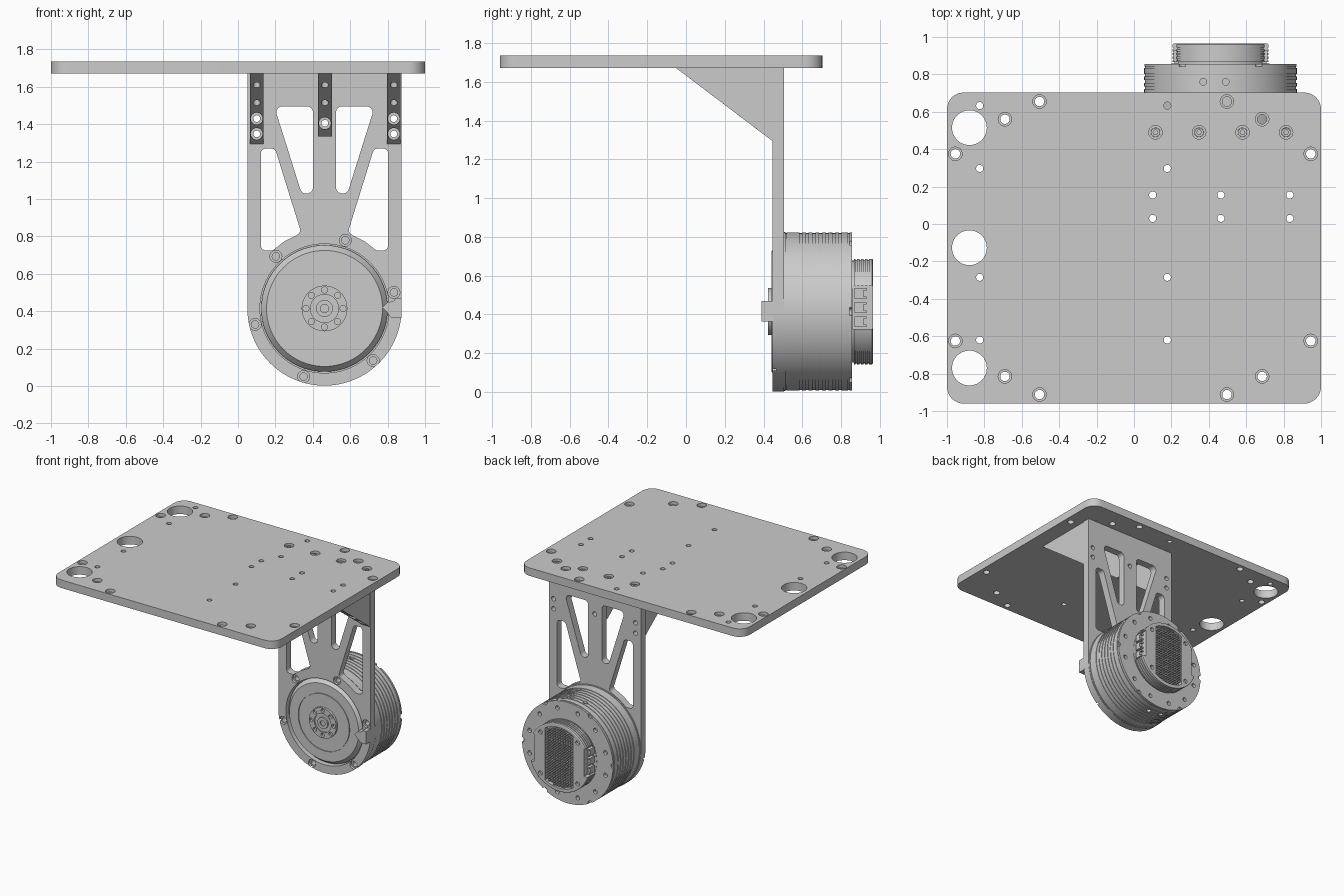
import bpy, bmesh, math
from mathutils import Vector

if "Cube" in bpy.data.objects:
    bpy.data.objects.remove(bpy.data.objects["Cube"], do_unlink=True)

metal = bpy.data.materials.new("machined grey")
metal.use_nodes = True
metal.diffuse_color = (0.6, 0.6, 0.6, 1)
metal.node_tree.nodes["Principled BSDF"].inputs["Base Color"].default_value = (0.6, 0.6, 0.6, 1)

CX, CZ, R = 0.4625, 0.415, 0.4125      # motor axis and arm end radius
PLACE = {"x": lambda u, v, w: (w, u, v), "y": lambda u, v, w: (u, w, v), "z": lambda u, v, w: (u, v, w)}


def make(name, bm):
    bmesh.ops.recalc_face_normals(bm, faces=bm.faces[:])
    mesh = bpy.data.meshes.new(name)
    bm.to_mesh(mesh)
    bm.free()
    mesh.materials.append(metal)
    ob = bpy.data.objects.new(name, mesh)
    bpy.context.collection.objects.link(ob)
    return ob


def prism(name, loops, axis, a, b):
    """Extrude closed outlines along an axis from a to b."""
    bm = bmesh.new()
    for loop in loops:
        ends = [[bm.verts.new(PLACE[axis](u, v, w)) for u, v in loop] for w in (a, b)]
        n = len(loop)
        for ring_verts in ends:
            bm.faces.new(ring_verts)
        for i in range(n):
            j = (i + 1) % n
            bm.faces.new((ends[0][i], ends[0][j], ends[1][j], ends[1][i]))
    return make(name, bm)


def circle(u, v, r, n=32):
    return [(u + r * math.cos(math.tau * i / n), v + r * math.sin(math.tau * i / n)) for i in range(n)]


def ring(r, hole, count, start=0, n=20):
    angles = [math.radians(start) + math.tau * i / count for i in range(count)]
    return [circle(CX + r * math.cos(t), CZ + r * math.sin(t), hole, n) for t in angles]


def rect(u0, u1, v0, v1):
    return [(u0, v0), (u1, v0), (u1, v1), (u0, v1)]


def fillet(points, r, steps=8):
    """Round every corner of a polygon with an arc."""
    out, pts = [], [Vector(p) for p in points]
    for i, p in enumerate(pts):
        d0 = (pts[i - 1] - p).normalized()
        d1 = (pts[(i + 1) % len(pts)] - p).normalized()
        half = d0.angle(d1) / 2
        centre = p + (d0 + d1).normalized() * r / math.sin(half)
        s0 = (p + d0 * r / math.tan(half) - centre).normalized()
        s1 = (p + d1 * r / math.tan(half) - centre).normalized()
        out += [tuple(centre + s0.slerp(s1, k / steps) * r) for k in range(steps + 1)]
    return out


def mirror(loop):
    return [(2 * CX - u, v) for u, v in loop]


def cut(ob, loops, axis, a, b):
    tool = prism("cutter", loops, axis, a, b)
    tool.hide_render = True
    mod = ob.modifiers.new("cut", "BOOLEAN")
    mod.operation, mod.solver, mod.object = "DIFFERENCE", "EXACT", tool
    bpy.context.view_layer.objects.active = ob
    bpy.ops.object.modifier_apply(modifier=mod.name)
    bpy.data.objects.remove(tool, do_unlink=True)


def lathe(name, profile, steps=96):
    """Turn a (radius, y) profile about the motor axis."""
    bm = bmesh.new()
    vs = [bm.verts.new((CX + r, y, CZ)) for r, y in profile]
    es = [bm.edges.new(pair) for pair in zip(vs, vs[1:])]
    bmesh.ops.spin(bm, geom=vs + es, cent=(CX, 0, CZ), axis=(0, 1, 0), angle=math.tau, steps=steps)
    bmesh.ops.remove_doubles(bm, verts=bm.verts[:], dist=1e-5)
    return make(name, bm)


def grooves(r, depth, start, pitch, count):
    out = []
    for i in range(count):
        y = start + i * pitch
        out += [(r, y), (r - depth, y), (r - depth, y + pitch * 0.4), (r, y + pitch * 0.4)]
    return out


# Top plate with its holes
BOTTOM, TOP = 1.67, 1.735
plate = prism("top_plate", [fillet(rect(-1, 1, -0.96, 0.703), 0.09)], "z", BOTTOM, TOP)
bored = [(sx, sy) for sx in (-0.955, 0.945) for sy in (0.375, -0.625)]
bored += [(sx, sy) for sx in (-0.69, 0.685) for sy in (0.56, -0.815)]
bored += [(sx, sy) for sx in (-0.505, 0.497) for sy in (0.655, -0.912)]
bolts = [(sx, 0.49) for sx in (0.115, 0.348, 0.58, 0.813)]
small = [(sx, sy) for sx in (-0.825, 0.178) for sy in (0.633, 0.297, -0.285, -0.62)]
RIBS = (0.1, 0.4645, 0.833)
rib_holes = [(sx, sy) for sx in RIBS for sy in (0.03, 0.155)]
cut(plate, [circle(-0.88, y, 0.093, 48) for y in (0.515, -0.127, -0.77)], "z", 1.6, 1.8)
cut(plate, [circle(x, y, 0.025) for x, y in bored + bolts], "z", 1.6, 1.8)
cut(plate, [circle(x, y, 0.019, 24) for x, y in small + rib_holes], "z", 1.6, 1.8)
cut(plate, [circle(x, y, 0.036) for x, y in bored + bolts], "z", 1.71, 1.8)
screws = prism("plate_bolts", [circle(x, y, 0.024) for x, y in bolts], "z", BOTTOM, 1.722)
cut(screws, [circle(x, y, 0.013, 6) for x, y in bolts], "z", 1.7, 1.8)

# Motor arm: straight sides, round lower end, four windows
FRONT, BACK = 0.445, 0.505
arc = [(CX - R * math.cos(math.pi * i / 64), CZ - R * math.sin(math.pi * i / 64)) for i in range(65)]
arm = prism("motor_arm", [arc + [(CX + R, BOTTOM), (CX - R, BOTTOM)]], "y", FRONT, BACK)
inner = fillet([(0.194, 1.495), (0.401, 1.495), (0.401, 1.03), (0.34, 1.03)], 0.032)
outer = fillet([(0.122, 1.27), (0.198, 1.27), (0.338, 0.82), (0.245, 0.772), (0.185, 0.725), (0.122, 0.725)], 0.028)
cut(arm, [inner, mirror(inner), outer, mirror(outer)], "y", 0.4, 0.6)
cut(arm, [circle(CX, CZ, 0.345, 96)], "y", 0.4, 0.6)
cut(arm, ring(0.381, 0.02, 6, 13), "y", 0.4, 0.6)
cut(arm, ring(0.381, 0.032, 6, 13), "y", 0.4, 0.465)
arm_holes = [(RIBS[0], 1.43), (RIBS[0], 1.348), (RIBS[1], 1.405), (RIBS[2], 1.43), (RIBS[2], 1.348)]
cut(arm, [circle(x, z, 0.018, 24) for x, z in arm_holes], "y", 0.4, 0.6)

# Triangular ribs bracing the arm under the plate
for side, x, low in zip(("right", "middle", "left"), RIBS, (1.295, 1.335, 1.295)):
    slope = [(-0.05, BOTTOM), (FRONT, BOTTOM), (FRONT, 1.295)]
    if low > 1.3:
        slope[2:] = [(FRONT, low), (0.392, low)]
    rib = prism(side + "_rib", [slope], "x", x - 0.037, x + 0.037)
    cut(rib, [circle(x, y, 0.019, 24) for y in (0.03, 0.155)], "z", 1.4, 1.8)
    near = [h for h in arm_holes if h[0] == x]
    cut(rib, [circle(u, v, 0.018, 24) for u, v in near], "y", -0.2, 0.5)
    cut(rib, [circle(u, v, 0.032, 24) for u, v in near], "y", -0.2, 0.42)

# Motor housing: stepped front face and drum with shallow grooves
profile = [(0, 0.44), (0.226, 0.44), (0.226, 0.448), (0.231, 0.448), (0.231, 0.44), (0.31, 0.44),
           (0.338, 0.475), (0.338, BACK), (0.41, BACK), (0.41, 0.514), (0.405, 0.514), (0.405, 0.518)]
profile += [(0.408, 0.518)] + grooves(0.408, 0.004, 0.585, 0.034, 7) + [(0.408, 0.835), (0.404, 0.835), (0.404, 0.842)]
profile += [(0.408, 0.842), (0.408, 0.855), (0, 0.855)]
housing = lathe("motor_housing", profile)
cut(housing, ring(0.352, 0.017, 12, 15), "y", 0.83, 0.9)
cut(housing, ring(0.408, 0.02, 6, 0), "y", 0.842, 0.9)
for z0, z1 in ((0.77, 0.9), (-0.1, 0.06)):
    cut(housing, [circle(x, 0.76, 0.018, 20) for x in (0.37, 0.49)], "z", z0, z1)

# Output hub with its bolt circle
hub = lathe("output_hub", [(0, 0.43), (0.022, 0.43), (0.022, 0.42), (0.045, 0.42), (0.045, 0.432), (0.075, 0.432),
                           (0.075, 0.422), (0.122, 0.422), (0.122, 0.46), (0, 0.46)], 64)
cut(hub, ring(0.099, 0.016, 8), "y", 0.4, 0.442)

# Sensor tab over the edge of the arm
tab = [(0.77, 0.42), (0.8, 0.45), (0.83, 0.452), (0.845, 0.47), (CX + R, 0.47), (CX + R, 0.365), (0.82, 0.365), (0.8, 0.39)]
prism("sensor_tab", [tab], "y", 0.39, 0.45)

# Rear electronics cap: finned rim, side pockets, recessed back
cap_profile = [(0, 0.85), (0.262, 0.85), (0.262, 0.866), (0.272, 0.866)] + grooves(0.272, 0.005, 0.875, 0.02, 4)
cap = lathe("rear_cap", cap_profile + [(0.272, 0.96), (0.266, 0.964), (0, 0.964)])
pockets = [rect(CX + 0.225, CX + 0.4, 0.325, 0.55)]
cut(cap, pockets + [mirror(p) for p in pockets], "y", 0.858, 1.0)
H = 0.125
edge = [(H * (1 - i / 4), math.sqrt(0.245 ** 2 - (H * (1 - i / 4)) ** 2)) for i in range(9)]
recess = [(CX + u, CZ + v) for u, v in edge] + [(CX - u, CZ - v) for u, v in edge]
cut(cap, [recess], "y", 0.93, 1.0)
cut(cap, ring(0.235, 0.017, 4, 45), "y", 0.945, 1.0)

# Cooling pins in the recess
pins = []
for i in range(-5, 6):
    for j in range(-11, 12):
        u, v = i * 0.0225, j * 0.0205
        if math.hypot(u, v) < 0.232:
            pins.append(rect(CX + u - 0.007, CX + u + 0.007, CZ + v - 0.006, CZ + v + 0.006))
prism("cooling_pins", pins, "y", 0.925, 0.965)

# Connectors in both side pockets
plugs = [rect(CX + 0.22, CX + 0.25, z, z + 0.055) for z in (0.335, 0.408, 0.481)]
for name, loops in (("left_connectors", plugs), ("right_connectors", [mirror(p) for p in plugs])):
    box = prism(name, loops, "y", 0.87, 0.93)
    cut(box, [rect(CX - 0.3, CX + 0.3, z + 0.012, z + 0.043) for z in (0.335, 0.408, 0.481)], "y", 0.915, 0.95)

# Smooth round surfaces, keep machined edges sharp
bpy.ops.object.select_all(action="DESELECT")
for ob in bpy.context.collection.objects:
    if ob.type == "MESH" and ob.data.materials and ob.data.materials[0] == metal:
        ob.select_set(True)
        bpy.context.view_layer.objects.active = ob
bpy.ops.object.shade_smooth_by_angle(angle=math.radians(30))
